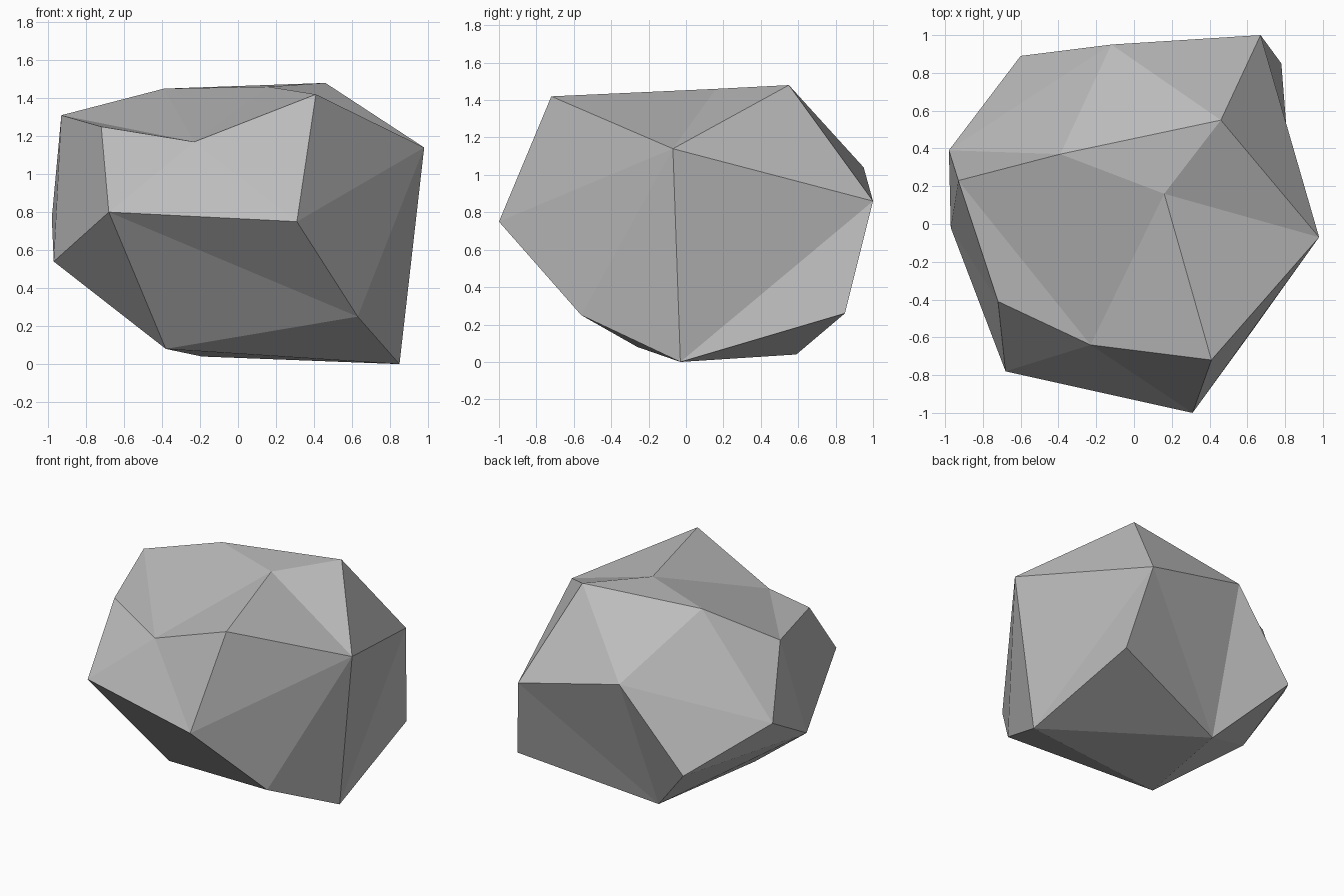
import bpy
import bmesh

# Remove the default cube only
default_cube = bpy.data.objects.get("Cube")
if default_cube:
    bpy.data.objects.remove(default_cube, do_unlink=True)

# Stone material
stone = bpy.data.materials.new("stone_grey")
stone.use_nodes = True
stone_colour = (0.5, 0.5, 0.5, 1)
stone.diffuse_color = stone_colour
for node in stone.node_tree.nodes:
    if node.type == "BSDF_PRINCIPLED":
        node.inputs["Base Color"].default_value = stone_colour
        node.inputs["Roughness"].default_value = 0.9

# Chiselled corners of the boulder
corners = dict(
    # crown
    crown_west=(-.93, .23, 1.31),
    crown_north=(-.39, .37, 1.45),
    crown_peak=(.46, .55, 1.48),
    crown_middle=(.16, .16, 1.46),
    crown_south=(.41, -.72, 1.42),
    crown_notch=(-.23, -.64, 1.17),
    crown_shoulder=(-.72, -.41, 1.25),
    # girth
    girth_east=(.98, -.07, 1.14),
    girth_south=(.31, -1, .75),
    girth_corner=(-.68, -.78, .8),
    girth_west=(-.97, -.02, .54),
    girth_ledge=(-.98, .39, .77),
    girth_back=(-.6, .89, .47),
    girth_north=(-.12, .95, 1.04),
    girth_far=(.67, 1, .86),
    # underside
    base_far=(.78, .85, .26),
    base_north=(-.19, .59, .04),
    base_east=(.85, -.03, 0),
    base_south=(.63, -.56, .25),
    base_west=(-.38, -.26, .08),
)

bm = bmesh.new()
vert = {name: bm.verts.new(co) for name, co in corners.items()}


def fan(hub, ring, closed=True):
    """Facets spreading from one corner to the corners around it."""
    names = ring.split()
    following = names[1:] + (names[:1] if closed else [])
    for a, b in zip(names, following):
        bm.faces.new((vert[hub], vert[a], vert[b]))


# Notched front of the crown
fan("crown_notch", "crown_middle crown_north crown_west crown_shoulder "
                   "girth_corner girth_south crown_south")
# Sharp eastern corner
fan("girth_east", "crown_south crown_middle crown_peak girth_far "
                  "base_east base_south girth_south")
# Underside and back
fan("base_north", "base_west base_east base_far girth_far "
                  "girth_north girth_back girth_west")
# Western ledge
fan("girth_ledge", "girth_back girth_north crown_north crown_west girth_west")
# Peak
fan("crown_peak", "crown_middle crown_north girth_north girth_far", closed=False)
# Front lower corner
fan("girth_corner", "crown_shoulder girth_west base_west base_south girth_south",
    closed=False)
# Linking facets
fan("crown_shoulder", "girth_west crown_west", closed=False)
fan("base_west", "base_south base_east", closed=False)
fan("base_far", "base_east girth_far", closed=False)

bmesh.ops.recalc_face_normals(bm, faces=bm.faces[:])
mesh = bpy.data.meshes.new("boulder")
bm.to_mesh(mesh)
bm.free()
mesh.materials.append(stone)

boulder = bpy.data.objects.new("boulder", mesh)
bpy.context.scene.collection.objects.link(boulder)
